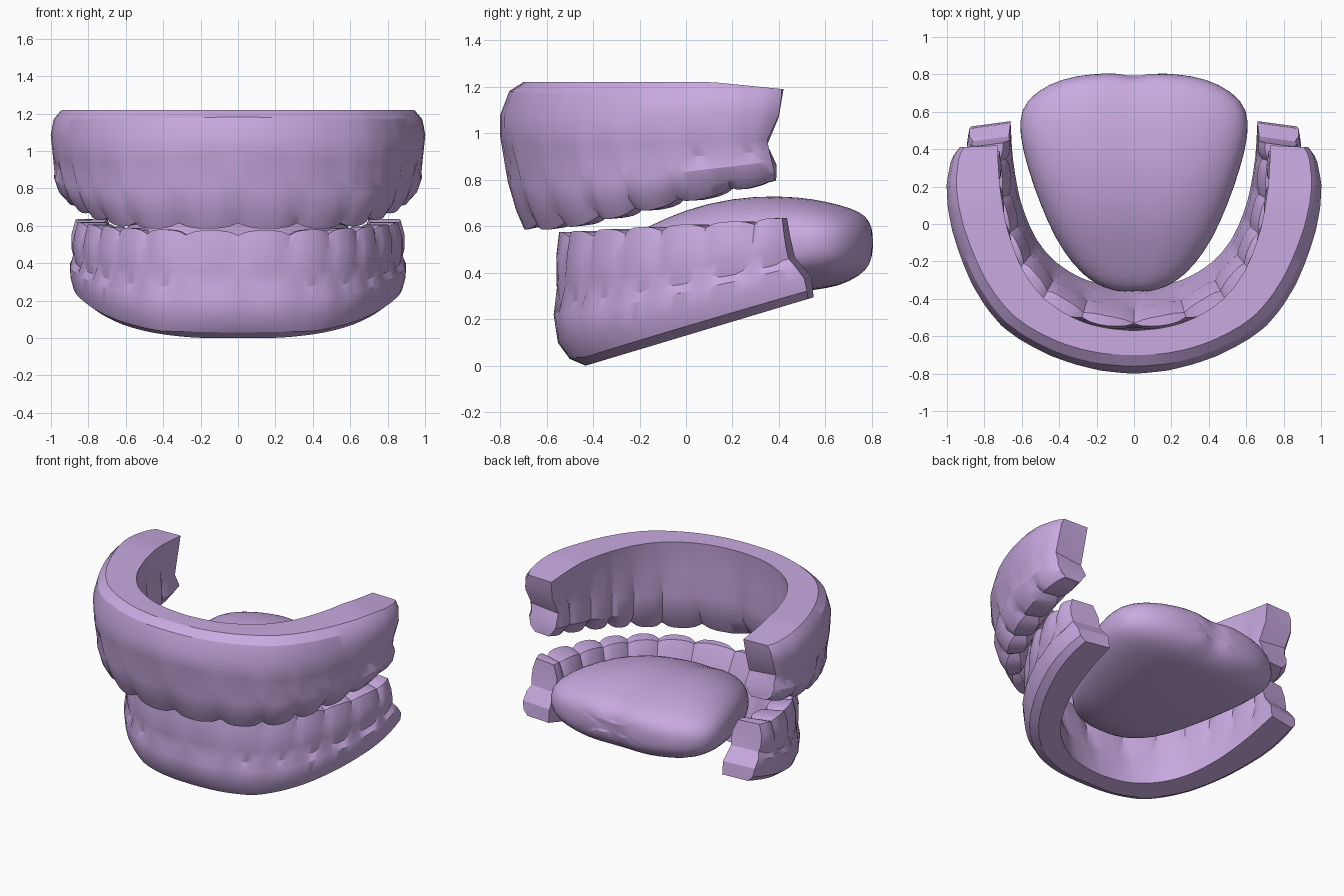
import bpy, bmesh, math
from mathutils import Vector

if "Cube" in bpy.data.objects:
    bpy.data.objects.remove(bpy.data.objects["Cube"])

lilac = bpy.data.materials.new("soft_lilac")
lilac.use_nodes = True
lilac.diffuse_color = (0.58, 0.40, 0.75, 1)
lilac.node_tree.nodes["Principled BSDF"].inputs["Base Color"].default_value = lilac.diffuse_color


def along(points, t):
    """Point at arc length fraction t of a polyline."""
    pts = [Vector(p) for p in points]
    lengths = [(b - a).length for a, b in zip(pts, pts[1:])]
    left = t * sum(lengths)
    for a, b, size in zip(pts, pts[1:], lengths):
        if left <= size:
            return a.lerp(b, left / size)
        left -= size
    return pts[-1]


def smooth_along(points, t, reach=0.06):
    """Softened arch position, exact at the mirror line and at the end."""
    reach = min(reach, t, 1 - t)
    return (along(points, t - reach) + along(points, t) * 2 + along(points, t + reach)) / 4


def loft(name, rings, angle, cap_faces):
    """Skin closed rings into one solid; cap_faces lists ring indices per cap face."""
    bm = bmesh.new()
    loops = [[bm.verts.new(p) for p in ring] for ring in rings]
    for a, b in zip(loops, loops[1:]):
        for i in range(len(a)):
            j = (i + 1) % len(a)
            bm.faces.new((a[i], a[j], b[j], b[i]))
    caps = [bm.faces.new([loop[i] for i in face])
            for loop in (loops[0], loops[-1]) for face in cap_faces]
    bmesh.ops.triangulate(bm, faces=caps)
    bmesh.ops.recalc_face_normals(bm, faces=bm.faces)
    mesh = bpy.data.meshes.new(name)
    bm.to_mesh(mesh)
    bm.free()
    obj = bpy.data.objects.new(name, mesh)
    mesh.materials.append(lilac)
    bpy.context.collection.objects.link(obj)
    bpy.ops.object.select_all(action='DESELECT')
    bpy.context.view_layer.objects.active = obj
    obj.select_set(True)
    bpy.ops.object.shade_smooth_by_angle(angle=math.radians(angle))
    return obj


STEPS = 6
# Section rows: gum margin, outer tooth face, inner tooth face
GUM, OUTER, TIP, INNER = 5, {6: 0.03, 7: 0.07, 8: 0.08}, (8, 9), (9, 10, 11)
# End faces, split in bands so the hollow between gum and tooth stays open
END_BANDS = [(0, 1, 2, 3, 12), (12, 3, 4, 11), (11, 4, 5, 6, 10), (10, 6, 7, 8, 9)]


def jaw(name, tooth_edges, outer, inner, front, back, base_z, tip_z, scallop):
    """Sweep a section (depth, height, back shift) around the arch with tooth bulges."""
    stations = [(0, 1)]
    for a, b in zip(tooth_edges, tooth_edges[1:]):
        for k in range(1, STEPS + 1):
            u = k / STEPS
            stations.append((a + (b - a) * u, abs(2 * u - 1) ** 3))
    rings = []
    signed = [(-1, s) for s in reversed(stations[1:])] + [(1, s) for s in stations]
    for side, (s, valley) in signed:
        o, n = smooth_along(outer, s), smooth_along(inner, s)
        if s == 1:
            valley = 0.3
        end = max(0, (s - 0.85) / 0.15)
        ring = []
        for i, (f, r) in enumerate(zip(front, back)):
            w = f[0] + (r[0] - f[0]) * s
            h = f[1] + (r[1] - f[1]) * s
            if i == GUM:
                h += scallop * (valley - 0.4)
                w += 0.03 * (1 - valley)
            w += OUTER.get(i, 0) * valley
            if i in INNER:
                w -= 0.08 * valley
            if i in TIP:
                h -= 0.045 * valley
            p = o.lerp(n, w)
            base, tip = base_z(p.y), tip_z(o.y)
            ring.append((side * p.x, p.y + r[2] * end, base + (tip - base) * h))
        rings.append(ring)
    return loft(name, rings, 30, END_BANDS)


# Upper gum and teeth
jaw("upper_jaw",
    [0, 0.2, 0.36, 0.49, 0.60, 0.72, 0.86, 1],
    [(0, -.80), (.18, -.79), (.45, -.71), (.71, -.56), (.87, -.33),
     (.98, -.03), (1.01, .2), (.99, .34), (.94, .41)],
    [(0, -.57), (.15, -.56), (.30, -.52), (.48, -.41), (.60, -.25),
     (.68, -.03), (.72, .2), (.73, .42)],
    [(1, 0), (.43, 0), (.17, .06), (0, .22), (0, .37), (.1, .54), (.12, .67),
     (.27, .87), (.42, 1), (.6, .98), (.85, .79), (.95, .59), (.9, .35)],
    [(1, 0, 0), (.15, 0, 0), (.04, .1, 0), (0, .28, -.01), (.05, .55, -.06),
     (.07, .7, -.05), (.04, .78, -.04), (.1, .9, -.03), (.28, 1, -.03),
     (.85, 1, -.03), (1.08, .82, -.03), (1.05, .6, -.07), (.97, .3, -.02)],
    lambda y: 1.22 - 0.1 * max(0, y - 0.12),
    lambda y: 0.585 + 0.2 * max(0, y + 0.62),
    0.08)

# Lower gum and teeth
jaw("lower_jaw",
    [0, 0.18, 0.33, 0.46, 0.58, 0.71, 0.85, 1],
    [(0, -.57), (.15, -.567), (.3, -.54), (.5, -.45), (.68, -.28), (.81, -.05),
     (.89, .2), (.905, .38), (.88, .52)],
    [(0, -.34), (.13, -.335), (.27, -.3), (.42, -.21), (.53, -.08), (.61, .12),
     (.65, .35), (.66, .55)],
    [(1, 0), (.6, 0), (.3, .05), (.08, .17), (0, .38), (.06, .52), (.04, .62),
     (.03, .82), (.08, 1), (.25, 1), (.55, .75), (.65, .55), (.85, .35)],
    [(1, 0, 0), (.2, 0, 0), (.04, .1, 0), (0, .25, -.01), (0, .4, -.05),
     (.06, .5, -.08), (.03, .62, -.09), (.03, .8, -.1), (.12, 1, -.11),
     (.85, 1, -.11), (1, .75, -.1), (.98, .5, -.08), (1, .25, -.01)],
    lambda y: max(0, 0.3 * (y + 0.43)),
    lambda y: 0.575 + 0.06 * (y + 0.57),
    0.1)

# Tongue sections from tip to root: y, half width, top, underside
tongue_sections = [
    (-.36, .08, .46, .38), (-.34, .17, .50, .34), (-.28, .27, .545, .30),
    (-.15, .38, .61, .27), (0, .46, .68, .27), (.2, .54, .73, .28),
    (.4, .60, .74, .30), (.55, .62, .725, .325), (.66, .585, .70, .34),
    (.75, .46, .67, .38), (.795, .31, .625, .43), (.805, .15, .57, .49)]


def tongue_ring(y, half, top, under, count=32):
    ring = []
    for k in range(count):
        a = math.tau * k / count
        c, s = math.cos(a), math.sin(a)
        x = half * math.copysign(abs(c) ** 0.75, c)
        z = (top + under) / 2 + (top - under) / 2 * math.copysign(abs(s) ** 0.8, s)
        middle = max(0, 1 - abs(x) / 0.07)
        if s > 0:
            z -= 0.035 * middle * min(1, half)
        # Shallow notch between the two root lobes
        ring.append((x, y - (0.025 * middle if y > 0.7 else 0), z))
    return ring


rings = [tongue_ring(*row) for row in tongue_sections]
tongue = loft("tongue", rings, 60, [range(len(rings[0]))])
soften = tongue.modifiers.new("soften", 'SUBSURF')
soften.levels = soften.render_levels = 1
